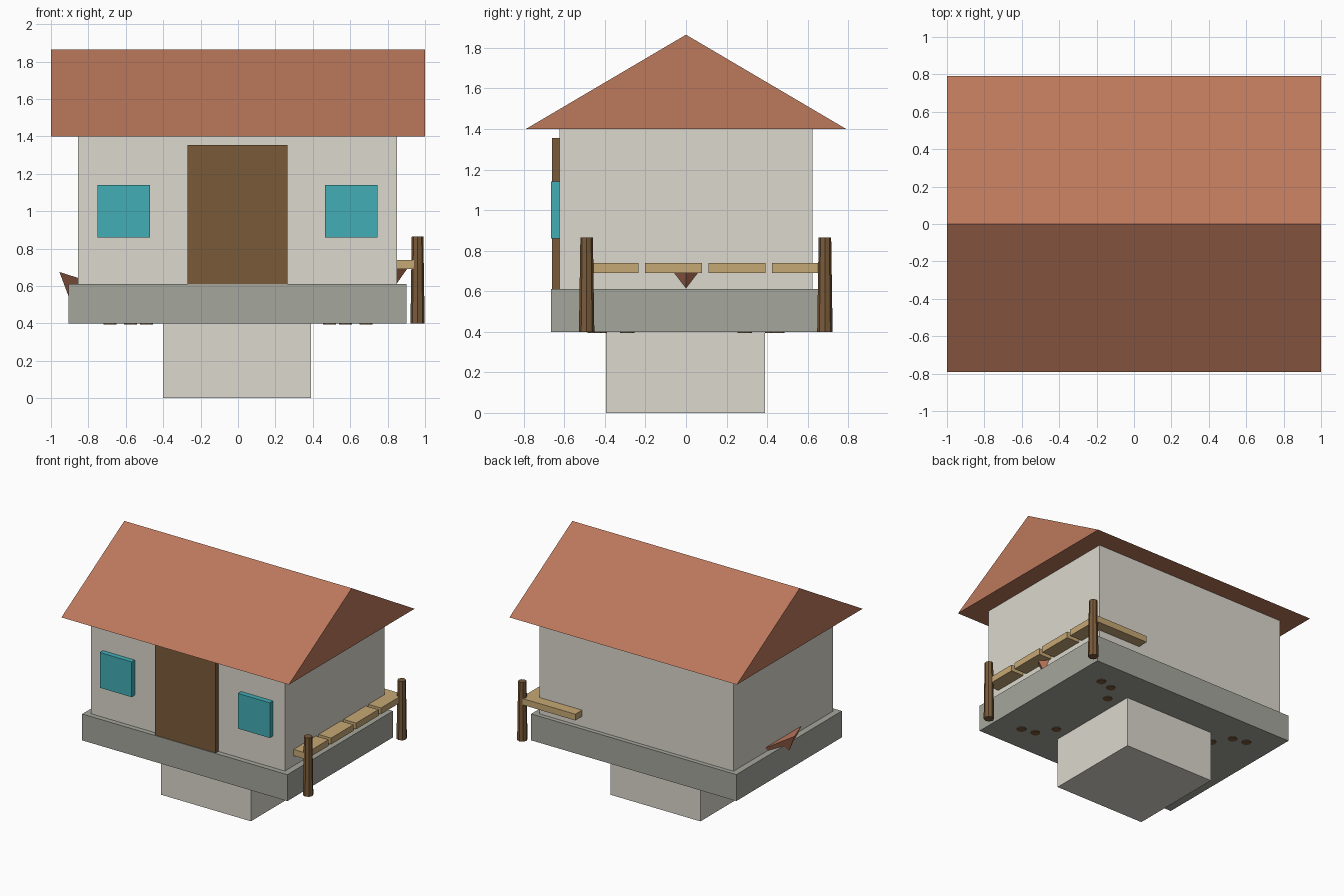
import bpy, bmesh
from mathutils import Vector

cube = bpy.data.objects.get("Cube")
if cube:
    bpy.data.objects.remove(cube, do_unlink=True)


def linear(c):
    c /= 255
    return c / 12.92 if c <= 0.04045 else ((c + 0.055) / 1.055) ** 2.4


def material(name, *rgb):
    colour = [linear(c) for c in rgb] + [1]
    mat = bpy.data.materials.new(name)
    mat.use_nodes = True
    mat.diffuse_color = colour
    mat.node_tree.nodes["Principled BSDF"].inputs["Base Color"].default_value = colour
    return mat


plaster = material("plaster", 220, 216, 206)
stone = material("grey_stone", 165, 166, 156)
terracotta = material("terracotta", 188, 120, 92)
dark_wood = material("dark_wood", 122, 91, 58)
light_wood = material("light_wood", 198, 168, 117)
glass = material("teal_glass", 66, 174, 181)


def finish(name, bm, mat):
    bmesh.ops.recalc_face_normals(bm, faces=bm.faces)
    mesh = bpy.data.meshes.new(name)
    bm.to_mesh(mesh)
    bm.free()
    mesh.materials.append(mat)
    obj = bpy.data.objects.new(name, mesh)
    bpy.context.collection.objects.link(obj)
    return obj


def box(name, mat, x, y, z):
    bm = bmesh.new()
    bmesh.ops.create_cube(bm, size=1)
    for v in bm.verts:
        v.co = Vector([(r[0] + r[1]) / 2 + c * (r[1] - r[0]) for c, r in zip(v.co, (x, y, z))])
    return finish(name, bm, mat)


def post(name, x, y, z, bottom, top):
    bm = bmesh.new()
    bmesh.ops.create_cone(bm, cap_ends=True, segments=8, radius1=bottom, radius2=top, depth=z[1] - z[0])
    bmesh.ops.translate(bm, verts=bm.verts, vec=(x, y, sum(z) / 2))
    return finish(name, bm, dark_wood)


def hull(name, mat, points):
    bm = bmesh.new()
    for p in points:
        bm.verts.new(p)
    bmesh.ops.convex_hull(bm, input=bm.verts)
    return finish(name, bm, mat)


# Foundation, platform and walls
box("foundation", plaster, (-0.4, 0.39), (-0.395, 0.39), (0, 0.4))
box("platform", stone, (-0.905, 0.9), (-0.665, 0.66), (0.4, 0.61))
box("walls", plaster, (-0.855, 0.85), (-0.625, 0.625), (0.61, 1.4))

# Gabled roof
bm = bmesh.new()
gable = bm.faces.new([bm.verts.new((-1, y, z)) for y, z in ((-0.79, 1.4), (0.79, 1.4), (0, 1.865))])
ext = bmesh.ops.extrude_face_region(bm, geom=[gable], use_keep_orig=True)
bmesh.ops.translate(bm, vec=(2, 0, 0), verts=[g for g in ext["geom"] if isinstance(g, bmesh.types.BMVert)])
finish("roof", bm, terracotta)

# Door and windows
box("door", dark_wood, (-0.27, 0.265), (-0.66, -0.62), (0.61, 1.355))
for name, x in (("window_right", -0.75), ("window_left", 0.465)):
    box(name, glass, (x, x + 0.28), (-0.665, -0.62), (0.86, 1.14))

# Fence posts and planks
for name, y in (("front", -0.49), ("back", 0.685)):
    post(name + "_fence_post", 0.96, y, (0.4, 0.865), 0.038, 0.031)
for i in range(4):
    y = -0.515 + i * 0.313
    box("side_plank", light_wood, (0.84, 0.96), (y, y + 0.28), (0.69, 0.74))
box("back_plank", light_wood, (0.476, 0.96), (0.6, 0.71), (0.69, 0.74))

# Pointed terracotta pieces on both side walls
hull("right_spike", terracotta,
     [(-0.955, 0, 0.675), (-0.845, -0.25, 0.64), (-0.845, 0.25, 0.64), (-0.87, 0, 0.45)])
hull("left_spike", terracotta,
     [(0.85, 0, 0.615), (0.85, -0.065, 0.7), (0.85, 0.065, 0.7), (0.91, 0, 0.7)])

# Peg ends under the platform
for sx in (-1, 1):
    for sy in (-1, 1):
        for x, y in ((0.685, 0.45), (0.575, 0.425), (0.49, 0.29)):
            post("floor_peg", sx * x, sy * y, (0.395, 0.42), 0.035, 0.035)
